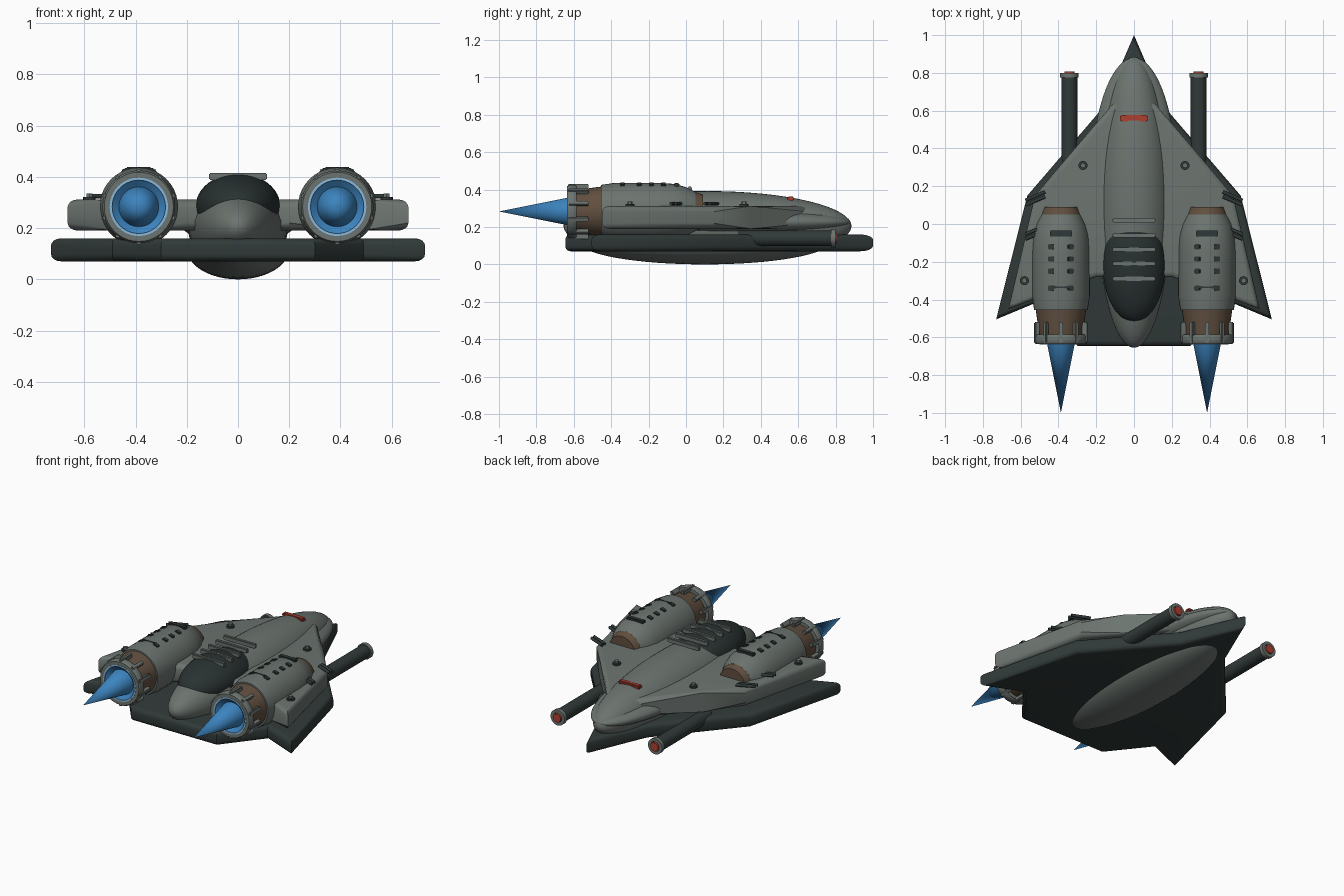
import bpy, bmesh, math
from mathutils import Vector, Matrix

if "Cube" in bpy.data.objects:
    bpy.data.objects.remove(bpy.data.objects["Cube"])


def material(name, rgb):
    m = bpy.data.materials.new(name)
    m.diffuse_color = (*rgb, 1)
    m.use_nodes = True
    m.node_tree.nodes["Principled BSDF"].inputs["Base Color"].default_value = m.diffuse_color
    return m


GREY = material("hull grey", (0.15, 0.175, 0.16))
DARK = material("dark armour", (0.03, 0.042, 0.04))
CANOPY = material("canopy glass", (0.022, 0.031, 0.031))
BROWN = material("burnt brown", (0.12, 0.078, 0.05))
BLUE = material("flame blue", (0.045, 0.23, 0.52))
PALE = material("pale blue", (0.25, 0.48, 0.72))
RED = material("signal red", (0.42, 0.05, 0.03))


def finish(name, bm, mat, angle=35):
    bmesh.ops.recalc_face_normals(bm, faces=bm.faces)
    me = bpy.data.meshes.new(name)
    bm.to_mesh(me)
    bm.free()
    me.materials.append(mat)
    ob = bpy.data.objects.new(name, me)
    bpy.context.collection.objects.link(ob)
    bpy.ops.object.select_all(action='DESELECT')
    ob.select_set(True)
    bpy.context.view_layer.objects.active = ob
    bpy.ops.object.shade_smooth_by_angle(angle=math.radians(angle))
    return ob


def ellipsoid(name, centre, radii, mat):
    # poles lie along the length of the ship
    bm = bmesh.new()
    bmesh.ops.create_uvsphere(bm, u_segments=48, v_segments=32, radius=1)
    bmesh.ops.transform(bm, verts=bm.verts, matrix=Matrix.Translation(centre)
                        @ Matrix.Diagonal((*radii, 1)) @ Matrix.Rotation(math.pi / 2, 4, 'X'))
    return finish(name, bm, mat)


def slab(name, half, z0, z1, bevel, mat):
    # mirrored outline, extruded upward, with only the rims rounded
    outline = half + [(-x, y) for x, y in reversed(half) if x > 0]
    bm = bmesh.new()
    base = bm.faces.new([bm.verts.new((x, y, z0)) for x, y in outline])
    top = bmesh.ops.extrude_face_region(bm, geom=[base])["geom"]
    for v in top:
        if isinstance(v, bmesh.types.BMVert):
            v.co.z = z1
    rims = [e for e in bm.edges if abs(e.verts[0].co.z - e.verts[1].co.z) < 1e-4]
    bmesh.ops.bevel(bm, geom=rims, offset=bevel, segments=4, profile=0.5,
                    affect='EDGES', clamp_overlap=True)
    return finish(name, bm, mat)


def lathe(name, profile, x, z, mat, sides=40, closed=False):
    # (y, radius) profile spun about an axis parallel to y
    bm = bmesh.new()
    rings = []
    for y, r in profile:
        if r == 0:
            rings.append([bm.verts.new((x, y, z))] * sides)
        else:
            rings.append([bm.verts.new((x + r * math.cos(2 * math.pi * i / sides), y,
                                        z + r * math.sin(2 * math.pi * i / sides)))
                          for i in range(sides)])
    pairs = list(zip(rings, rings[1:])) + ([(rings[-1], rings[0])] if closed else [])
    for a, b in pairs:
        for i in range(sides):
            j = (i + 1) % sides
            bm.faces.new(list(dict.fromkeys((a[i], a[j], b[j], b[i]))))
    return finish(name, bm, mat)


def box(name, centre, size, mat, rot=None, bevel=0.004):
    bm = bmesh.new()
    bmesh.ops.create_cube(bm, size=1)
    bmesh.ops.scale(bm, vec=size, verts=bm.verts)
    bmesh.ops.bevel(bm, geom=bm.edges[:], offset=bevel, segments=2, affect='EDGES')
    bmesh.ops.transform(bm, verts=bm.verts,
                        matrix=Matrix.Translation(centre) @ (rot or Matrix()))
    return finish(name, bm, mat)


def rod(name, a, b, r, mat, sides=16):
    a, b = Vector(a), Vector(b)
    bm = bmesh.new()
    bmesh.ops.create_cone(bm, cap_ends=True, segments=sides, radius1=r, radius2=r,
                          depth=(b - a).length)
    turn = (b - a).to_track_quat('Z', 'Y').to_matrix().to_4x4()
    bmesh.ops.transform(bm, verts=bm.verts, matrix=Matrix.Translation((a + b) / 2) @ turn)
    return finish(name, bm, mat)


# Hull layers
slab("lower_plate", [(0, 1.0), (0.165, 0.615), (0.565, 0.15), (0.73, -0.505),
                     (0.49, -0.405), (0.30, -0.645)], 0.07, 0.16, 0.028, DARK)
slab("upper_wing", [(0.0, 0.67), (0.10, 0.65), (0.36, 0.345), (0.525, 0.15), (0.665, -0.45),
                    (0.48, -0.38), (0.20, -0.28)], 0.19, 0.312, 0.03, GREY)
ellipsoid("belly", (0, 0.1, 0.12), (0.2, 0.67, 0.12), GREY)
ellipsoid("fuselage", (0, 0.115, 0.205), (0.195, 0.77, 0.187), GREY)
ellipsoid("nose_skirt", (0, 0.19, 0.225), (0.23, 0.69, 0.085), GREY)

# Cockpit with slats, and the nose light
ellipsoid("canopy", (0, -0.22, 0.285), (0.165, 0.3, 0.128), CANOPY)
for y in (0.02, -0.06, -0.135, -0.21, -0.29):
    box("canopy_slat", (0, y, 0.402), (0.225, 0.022, 0.028), GREY)
box("nose_light", (0, 0.56, 0.352), (0.148, 0.036, 0.024), RED, bevel=0.007)

CX, CZ, R = 0.387, 0.283, 0.153
for s in (-1, 1):
    x = s * CX
    # Engine nacelle, brown intake and tail, nozzle and flame
    lathe("nacelle", [(0.05, 0), (0.05, 0.105), (0.0, 0.13), (-0.06, 0.147), (-0.15, R),
                      (-0.38, R), (-0.455, 0.142), (-0.455, 0)], x, CZ, GREY)
    lathe("intake", [(0.09, 0), (0.09, 0.09), (0.04, 0.108), (0.04, 0)], x, CZ, BROWN)
    lathe("engine_tail", [(-0.44, 0), (-0.44, 0.135), (-0.6, 0.113), (-0.6, 0)], x, CZ, BROWN)
    lathe("nozzle_ring", [(-0.585, 0.112), (-0.585, 0.137), (-0.595, 0.142), (-0.625, 0.142),
                          (-0.635, 0.135), (-0.635, 0.112)], x, CZ, GREY, closed=True)
    lathe("nozzle_rim", [(-0.6, 0.104), (-0.6, 0.114), (-0.637, 0.114), (-0.637, 0.104)],
          x, CZ, PALE, closed=True)
    lathe("nozzle_glow", [(-0.632, 0.105), (-0.605, 0.07), (-0.605, 0)], x, CZ, BLUE)
    lathe("flame", [(-0.6, 0), (-0.6, 0.08), (-1.0, 0)], x, CZ, BLUE)
    for k in range(10):
        a = 2 * math.pi * k / 10
        d = Vector((math.sin(a), 0, math.cos(a)))
        box("nozzle_fin", Vector((x, -0.575, CZ)) + d * 0.134, (0.022, 0.11, 0.026),
            GREY, Matrix.Rotation(a, 4, 'Y'))

    # Vents along the top of the engine
    box("vent_bar", (x, -0.05, CZ + 0.143), (0.118, 0.03, 0.018), DARK)
    box("vent_bar_rear", (x, -0.335, CZ + 0.149), (0.1, 0.014, 0.012), DARK)
    for y in (-0.12, -0.185, -0.25, -0.34):
        for t in (-1, 1):
            a = t * 0.35
            box("vent", (x + math.sin(a) * R, y, CZ + math.cos(a) * R), (0.034, 0.028, 0.012),
                DARK, Matrix.Rotation(a, 4, 'Y'))

    # Wing rods and bolts
    for y in (0.10, -0.08):
        for dy in (0, 0.025):
            rod("wing_rod", (s * 0.47, y + 0.045 + dy, 0.325), (s * 0.575, y + dy, 0.325), 0.009, DARK)
    for bx, by in ((0.27, 0.31), (0.58, -0.3)):
        rod("bolt_base", (s * bx, by, 0.3), (s * bx, by, 0.322), 0.024, DARK)
        rod("bolt_head", (s * bx, by, 0.32), (s * bx, by, 0.336), 0.014, GREY, 6)

    # Guns
    g = s * 0.342
    rod("gun_barrel", (g, 0.28, 0.14), (g, 0.79, 0.14), 0.042, DARK, 32)
    lathe("gun_collar", [(0.775, 0.03), (0.775, 0.049), (0.8, 0.049), (0.8, 0.03)],
          g, 0.14, GREY, 32, True)
    rod("gun_tip", (g, 0.77, 0.14), (g, 0.808, 0.14), 0.027, RED, 24)
